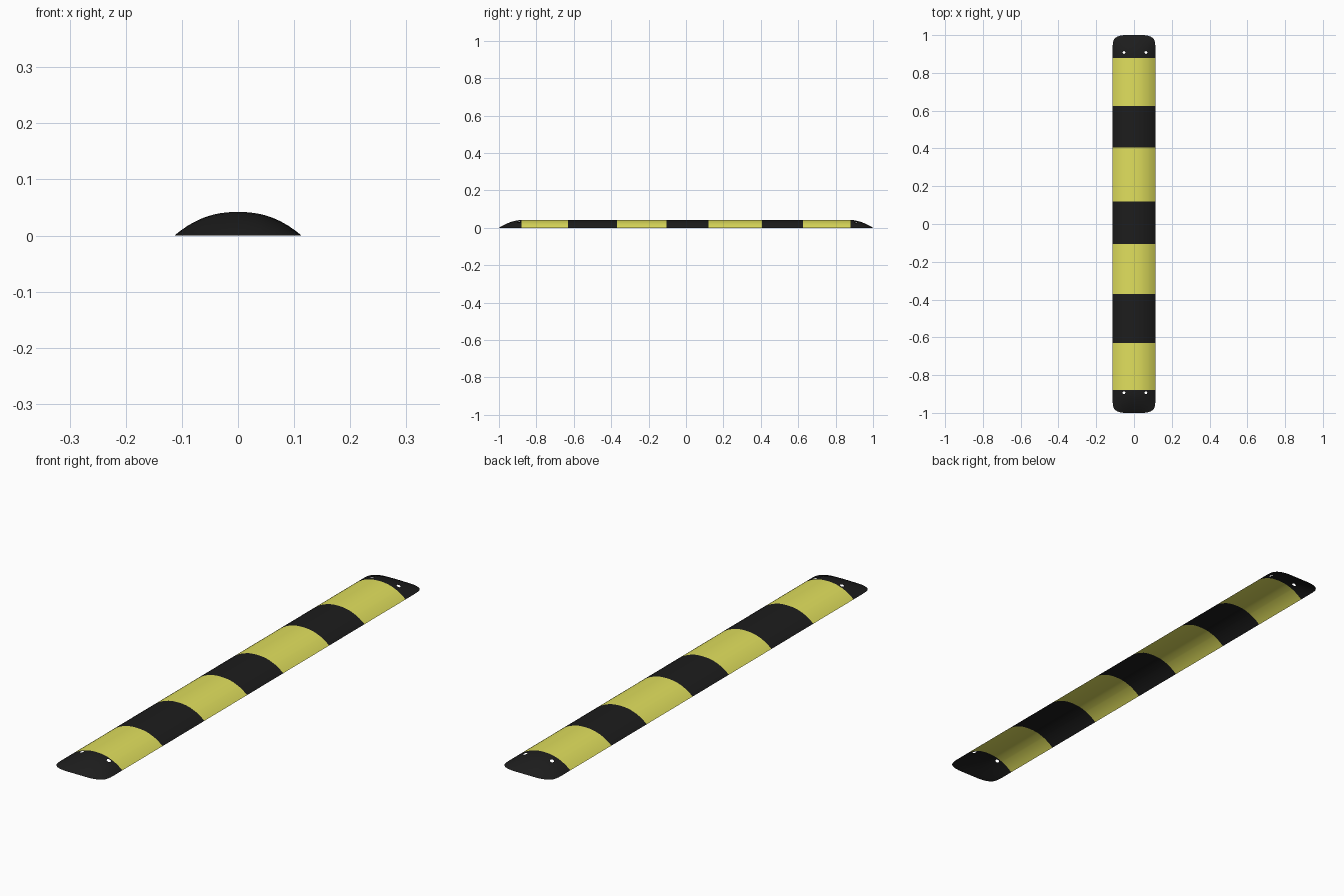
import bpy, bmesh, math

if "Cube" in bpy.data.objects:
    bpy.data.objects.remove(bpy.data.objects["Cube"])

HALF_W, HEIGHT, CAP = 0.113, 0.042, 0.88
HOLE_X, HOLE_R, CELL = (-0.053, 0.063), 0.0075, 0.011


def material(name, rgb):
    m = bpy.data.materials.new(name)
    m.diffuse_color = (*rgb, 1)
    m.use_nodes = True
    m.node_tree.nodes["Principled BSDF"].inputs["Base Color"].default_value = m.diffuse_color
    return m


black = material("black_rubber", (0.012, 0.012, 0.012))
yellow = material("yellow_paint", (0.75, 0.74, 0.11))

# Columns across the hump, with narrow columns where the bolt holes sit
hole_cols = [x + s * CELL for x in HOLE_X for s in (-1, 1)]
plain = [HALF_W * math.sin(math.pi / 2 * i / 12) for i in range(-12, 13)]
plain = [x for x in plain if all(abs(x - h) > CELL + 0.002 for h in HOLE_X)]
COLS = sorted(plain + hole_cols)


def surface(x, y):
    """Domed section that narrows and sinks to the ground in the end caps."""
    d = min(max((abs(y) - CAP) / (1 - CAP), 0), 1)
    w = 0.45 + 0.55 * (1 - d ** 8) ** 0.6
    h = 1 - d ** 1.8
    return (x * w, y, HEIGHT * h * (1 - abs(x / HALF_W) ** 2.3))


def shell(name, rows, mat, hole_y=None):
    bm = bmesh.new()
    grid = [[bm.verts.new(surface(x, y)) for x in COLS] for y in rows]
    for r in range(len(rows) - 1):
        for c in range(len(COLS) - 1):
            quad = [grid[r][c], grid[r][c + 1], grid[r + 1][c + 1], grid[r + 1][c]]
            cx, cy = (COLS[c] + COLS[c + 1]) / 2, (rows[r] + rows[r + 1]) / 2
            hit = hole_y is not None and abs(cy - hole_y) < 0.001 \
                and any(abs(cx - h) < 0.001 for h in HOLE_X)
            if not hit:
                bm.faces.new(quad)
                continue
            # Round bolt hole: fan each cell corner to a 12-sided ring
            ring = []
            for k in range(12):
                a = math.radians(195 + 30 * k)
                ring.append(bm.verts.new(surface(cx + HOLE_R * math.cos(a),
                                                 cy + HOLE_R * math.sin(a))))
            for i in range(4):
                a, b = 3 * i, 3 * i + 1
                bm.faces.new((quad[i], ring[b], ring[a]))
                bm.faces.new((quad[i], ring[b + 1], ring[b]))
                bm.faces.new((quad[i], quad[(i + 1) % 4], ring[(b + 2) % 12], ring[b + 1]))
    bmesh.ops.remove_doubles(bm, verts=bm.verts, dist=1e-5)
    me = bpy.data.meshes.new(name)
    bm.to_mesh(me)
    bm.free()
    ob = bpy.data.objects.new(name, me)
    bpy.context.collection.objects.link(ob)
    me.materials.append(mat)
    me.shade_smooth()
    return ob


# Striped body sections
edges = [-CAP, -0.63, -0.37, -0.105, 0.12, 0.405, 0.625, CAP]
for i in range(7):
    mat = black if i % 2 else yellow
    shell(f"stripe_{i + 1}", [edges[i], edges[i + 1]], mat)

# Tapered end caps, each with two bolt holes
slope = [0.93, 0.942, 0.953, 0.963, 0.972, 0.98, 0.986, 0.991, 0.995, 0.998, 1.0]
for name, side, hy in (("front_end_cap", -1, 0.893), ("back_end_cap", 1, 0.908)):
    rows = [CAP, hy - CELL, hy + CELL] + [y for y in (0.918,) if y > hy + CELL + 0.003] + slope
    shell(name, sorted(side * y for y in rows), black, side * hy)
